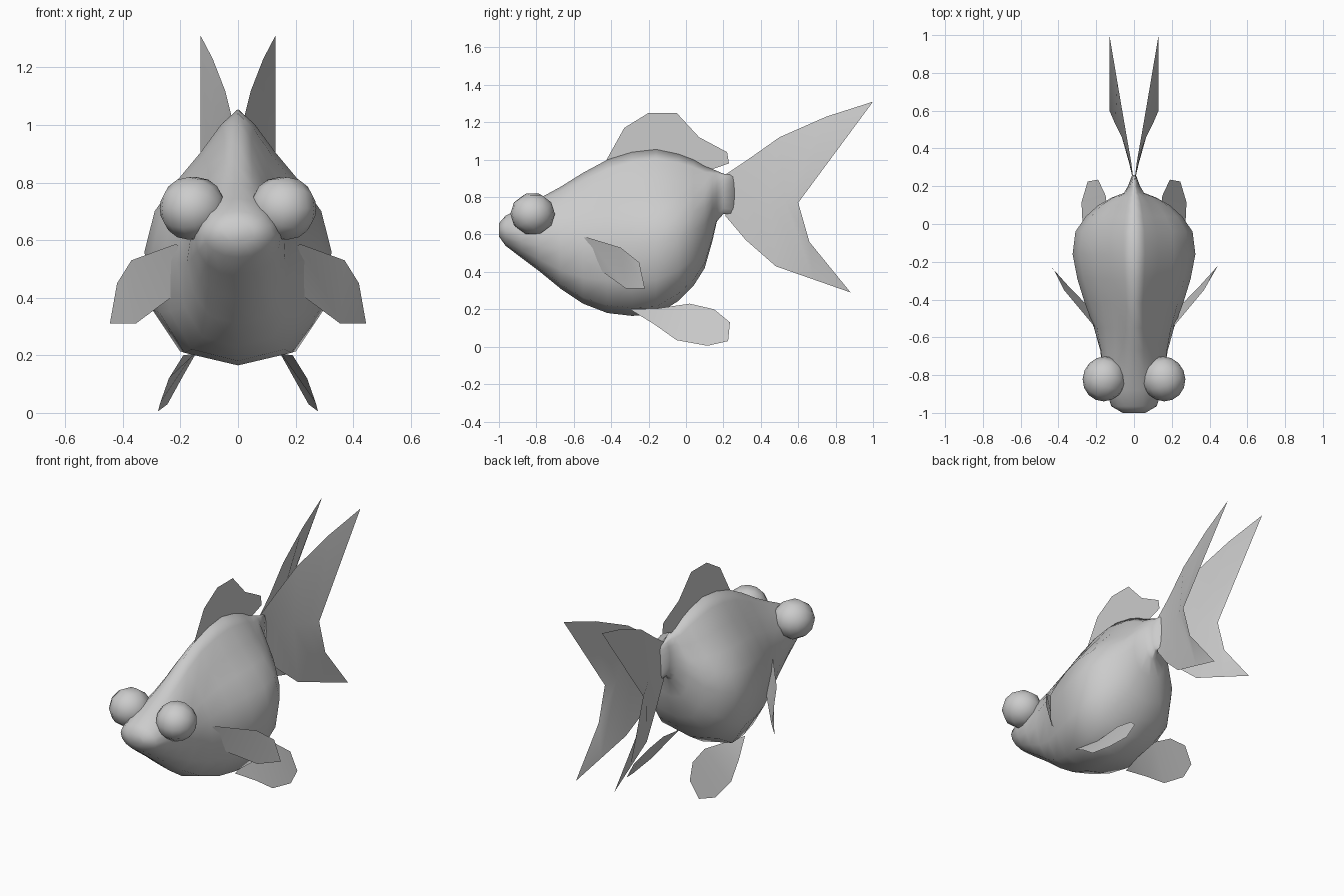
import bpy, bmesh, math
from mathutils import Vector

if "Cube" in bpy.data.objects:
    bpy.data.objects.remove(bpy.data.objects["Cube"])

grey = bpy.data.materials.new("plain_grey")
grey.diffuse_color = (0.6, 0.6, 0.6, 1)
grey.use_nodes = True
grey.node_tree.nodes["Principled BSDF"].inputs["Base Color"].default_value = grey.diffuse_color


def make(name, verts, faces, closed=False):
    bm = bmesh.new()
    vs = [bm.verts.new(v) for v in verts]
    for f in faces:
        bm.faces.new([vs[i] for i in f])
    if closed:
        bmesh.ops.recalc_face_normals(bm, faces=bm.faces)
    me = bpy.data.meshes.new(name)
    bm.to_mesh(me)
    bm.free()
    me.materials.append(grey)
    me.shade_smooth()
    ob = bpy.data.objects.new(name, me)
    bpy.context.collection.objects.link(ob)
    return ob


def pair(name, verts, faces):
    # left and right copies mirrored across x
    make("right_" + name, verts, faces)
    make("left_" + name, [(-x, y, z) for x, y, z in verts], [f[::-1] for f in faces])


# body: lofted rings, pear-shaped section blending to an oval at the head and tail
pear = [(0, 0), (.62, .05), (.91, .21), (1, .44), (.89, .6), (.65, .72), (.40, .83), (.18, .94), (0, 1)]
oval = [(math.sin(math.pi * i / 8), .5 - .5 * math.cos(math.pi * i / 8)) for i in range(9)]
# y, bottom, top, half width, share of oval
stations = [
    (-1.0, .59, .66, .06, 1), (-.965, .54, .70, .12, 1), (-.88, .475, .745, .15, .9),
    (-.78, .40, .795, .17, .7), (-.67, .31, .855, .185, .45), (-.55, .23, .93, .215, .2),
    (-.42, .18, 1.0, .26, 0), (-.29, .165, 1.04, .30, 0), (-.16, .17, 1.055, .325, 0),
    (-.04, .245, 1.03, .31, 0), (.04, .325, 1.0, .255, 0), (.10, .42, .965, .19, .1),
    (.14, .56, .95, .12, .3), (.165, .67, .94, .055, .7), (.20, .71, .925, .032, 1),
    (.26, .70, .92, .01, 1)]
verts, faces = [], []
for y, lo, hi, w, k in stations:
    half = [(w * (a[0] * (1 - k) + b[0] * k), lo + (hi - lo) * (a[1] * (1 - k) + b[1] * k))
            for a, b in zip(pear, oval)]
    ring = half + [(-x, z) for x, z in half[-2:0:-1]]
    verts += [(x, y, z) for x, z in ring]
n = 16
for s in range(len(stations) - 1):
    for i in range(n):
        j = (i + 1) % n
        faces.append((s * n + i, s * n + j, s * n + n + j, s * n + n + i))
faces += [tuple(range(n)), tuple(range(len(verts) - n, len(verts)))]
make("body", verts, faces, closed=True)

# bulging eyes
for side, sx in (("right", 1), ("left", -1)):
    bpy.ops.mesh.primitive_uv_sphere_add(segments=10, ring_count=8, radius=.12,
                                         location=(sx * .157, -.82, .71),
                                         rotation=(0, math.pi / 2, sx * .4))
    eye = bpy.context.object
    eye.name = side + "_eye"
    eye.scale = (.95, 1, .95)
    eye.data.materials.append(grey)
    bpy.ops.object.shade_smooth()

# dorsal fin: upper edge over a root sunk in the back
top = [(-.43, .99), (-.33, 1.17), (-.2, 1.25), (-.05, 1.25), (.07, 1.12), (.22, 1.04), (.23, .98)]
root = [(.13, .945), (0, 1.0), (-.2, 1.03)]
make("dorsal_fin", [(0, y, z) for y, z in top + root],
     [(0, 1, 2, 9), (9, 2, 3, 8), (8, 3, 4, 7), (7, 4, 5, 6)])

# twin tail fins: upper edge, middle row and lower edge
upper = [(0, .21, .92), (.015, .33, 1.0), (.045, .5, 1.12), (.088, .75, 1.23), (.13, 1.0, 1.31)]
middle = [(0, .21, .81), (.025, .33, .80), (.06, .45, .79), (.10, .53, .78), (.13, .6, .77)]
lower = [(0, .21, .70), (.025, .32, .57), (.07, .48, .43), (.10, .68, .36), (.13, .88, .29)]
tail = upper + middle + lower + [(.13, .66, .56)]
quads = [(r + i, r + i + 1, r + i + 6, r + i + 5) for r in (0, 5) for i in range(3)]
pair("tail_fin", tail, quads + [(3, 4, 9, 8), (8, 9, 15, 13), (13, 15, 14)])

# pectoral fins
pair("pectoral_fin",
     [(.18, -.57, .58), (.22, -.53, .585), (.37, -.35, .53), (.42, -.25, .45), (.445, -.22, .31),
      (.355, -.32, .31), (.22, -.46, .41), (.19, -.55, .53)],
     [(0, 1, 6, 7), (1, 2, 5, 6), (2, 3, 4, 5)])

# pelvic fins
pair("pelvic_fin",
     [(.19, -.30, .20), (.15, -.15, .205), (.14, .02, .23), (.15, .15, .20), (.19, .235, .13),
      (.245, .225, .03), (.278, .115, .005), (.27, -.05, .035), (.24, -.17, .12)],
     [(0, 1, 8), (1, 2, 7, 8), (2, 3, 6, 7), (3, 4, 5, 6)])
